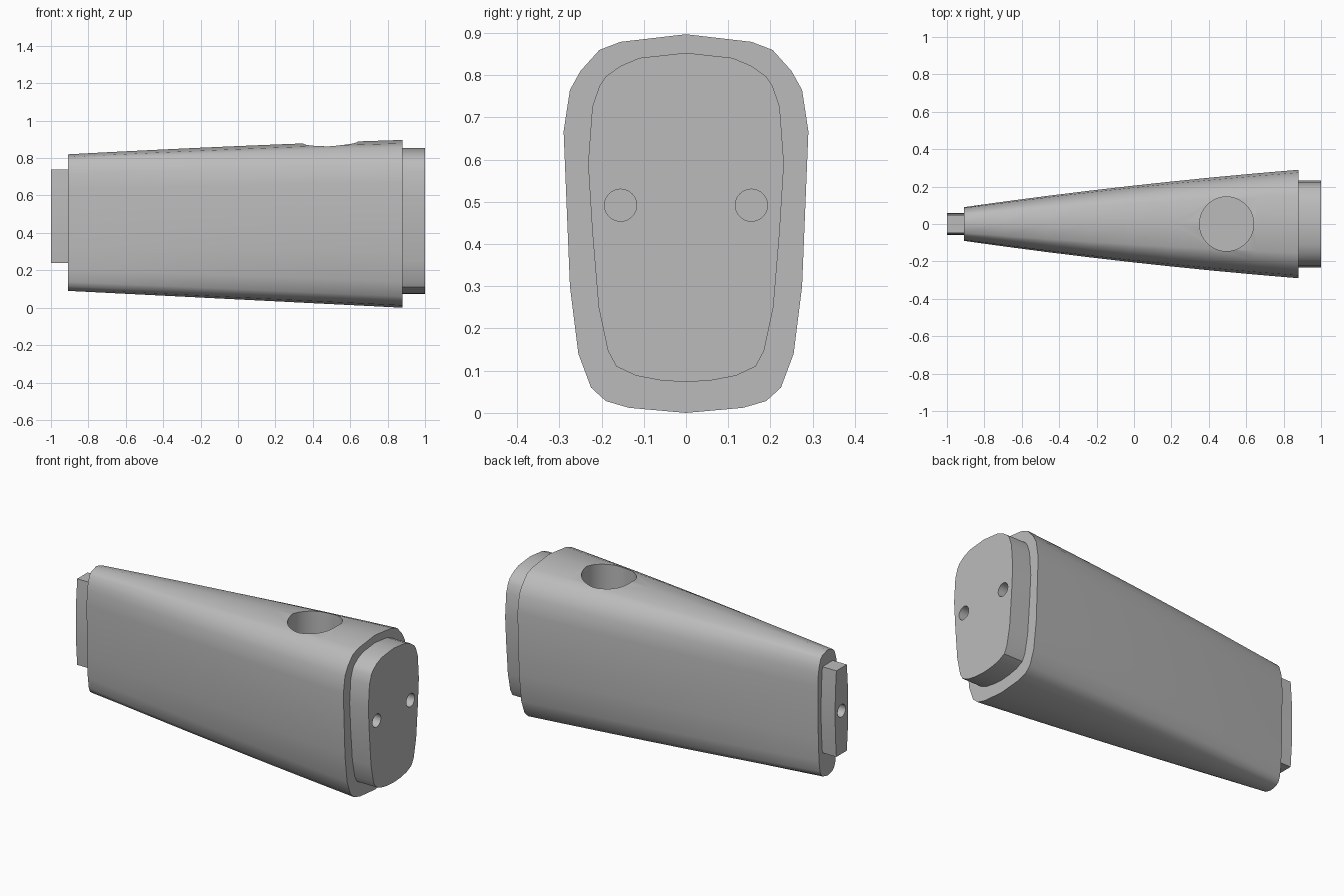
import bpy, bmesh, math
from mathutils import Matrix, Vector

cube = bpy.data.objects.get("Cube")
if cube:
    bpy.data.objects.remove(cube, do_unlink=True)

grey = bpy.data.materials.new("plain grey")
grey.use_nodes = True
colour = (0.5, 0.5, 0.5, 1)
grey.diffuse_color = colour
grey.node_tree.nodes["Principled BSDF"].inputs["Base Color"].default_value = colour


def finish(name, bm):
    bmesh.ops.recalc_face_normals(bm, faces=bm.faces)
    mesh = bpy.data.meshes.new(name)
    bm.to_mesh(mesh)
    bm.free()
    mesh.materials.append(grey)
    obj = bpy.data.objects.new(name, mesh)
    bpy.context.collection.objects.link(obj)
    return obj


def mirrored(half):
    """Close a top-to-bottom half outline across the centre line."""
    return half + [(-y, z) for y, z in reversed(half) if y > 0]


def loft(name, rings):
    """Skin (x, outline) rings and cap both ends."""
    bm = bmesh.new()
    loops = [[bm.verts.new((x, y, z)) for y, z in ring] for x, ring in rings]
    n = len(loops[0])
    for a, b in zip(loops, loops[1:]):
        for i in range(n):
            j = (i + 1) % n
            bm.faces.new((a[i], a[j], b[j], b[i]))
    bm.faces.new(loops[0])
    bm.faces.new(loops[-1])
    return finish(name, bm)


def cutter(name, centre, radius, depth, axis):
    bm = bmesh.new()
    turn = Vector((0, 0, 1)).rotation_difference(Vector(axis)).to_matrix().to_4x4()
    bmesh.ops.create_cone(bm, cap_ends=True, segments=40, radius1=radius,
                          radius2=radius, depth=depth,
                          matrix=Matrix.Translation(centre) @ turn)
    obj = finish(name, bm)
    obj.hide_render = True
    return obj


# Tapered body, slightly bowed along its length
BODY = mirrored([(0, .897), (.155, .879), (.205, .86), (.25, .81), (.275, .765),
                 (.29, .667), (.275, .3), (.255, .14), (.225, .06), (.19, .028),
                 (.135, .012), (0, 0)])
rings = []
for k in range(9):
    u = k / 8
    bow = u * (1 - u)
    width = (.09 + .2 * u + .055 * bow) / .29
    low = .09 * (1 - u)
    high = .82 + .077 * u + .02 * bow
    rings.append((-.91 + 1.79 * u,
                  [(y * width, low + z / .897 * (high - low)) for y, z in BODY]))
body = loft("tapered_body", rings)

# Large end plug
PLUG = mirrored([(0, .853), (.11, .841), (.155, .822), (.19, .797), (.205, .775),
                 (.222, .725), (.232, .59), (.222, .43), (.207, .25), (.185, .147),
                 (.165, .11), (.118, .088), (.06, .077), (0, .073)])
plug = loft("end_plug", [(.875, PLUG), (1, PLUG)])

# Narrow end tenon
TENON = mirrored([(.048, .74), (.057, .62), (.06, .49), (.057, .36), (.048, .24)])
tenon = loft("narrow_tenon", [(-1, TENON), (-.905, TENON)])

# Socket and dowel holes
socket = cutter("socket_cutter", (.495, 0, .8), .145, .7, (0, 0, 1))
dowels = [cutter("dowel_cutter", (.95, s * .155, .492), .038, .3, (1, 0, 0))
          for s in (1, -1)]
pin = cutter("pin_cutter", (-1, 0, .49), .036, .4, (1, 0, 0))

for part, tools in ((body, [socket, pin] + dowels), (plug, dowels), (tenon, [pin])):
    bpy.context.view_layer.objects.active = part
    for tool in tools:
        mod = part.modifiers.new("hole", "BOOLEAN")
        mod.operation = "DIFFERENCE"
        mod.solver = "EXACT"
        mod.object = tool
        bpy.ops.object.modifier_apply(modifier=mod.name)

for tool in [socket, pin] + dowels:
    bpy.data.objects.remove(tool, do_unlink=True)

# Smooth sides with crisp rims
for obj in bpy.context.selected_objects:
    obj.select_set(False)
for part in (body, plug, tenon):
    part.select_set(True)
bpy.context.view_layer.objects.active = body
bpy.ops.object.shade_smooth_by_angle(angle=math.radians(32))
